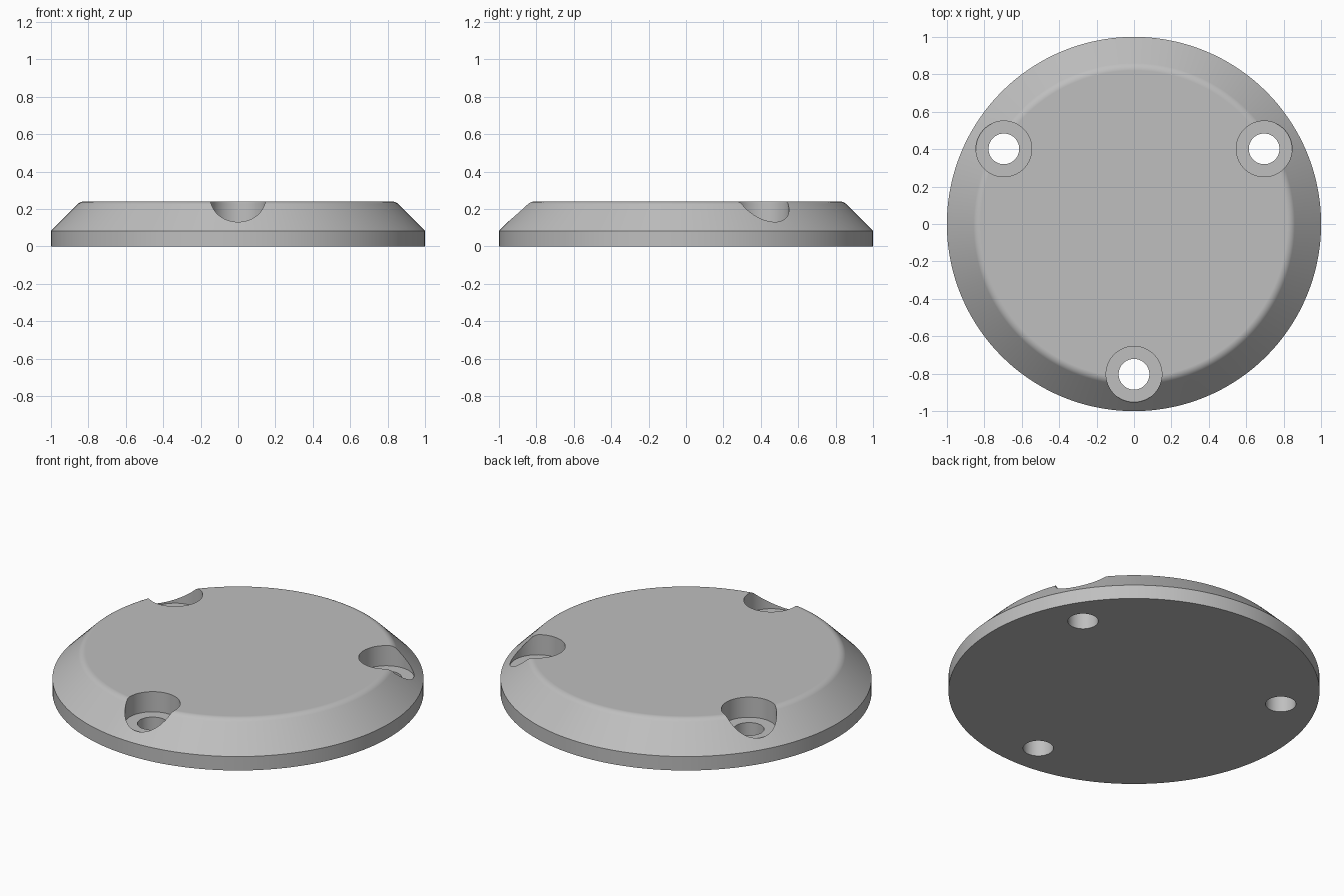
import bpy
import bmesh
from math import cos, sin, pi, radians

if "Cube" in bpy.data.objects:
    bpy.data.objects.remove(bpy.data.objects["Cube"])

grey = bpy.data.materials.new("plain grey")
grey.use_nodes = True
colour = (0.52, 0.52, 0.52, 1)
grey.diffuse_color = colour
grey.node_tree.nodes["Principled BSDF"].inputs["Base Color"].default_value = colour


def lathe(name, profile, segments, centre=(0, 0)):
    """Closed solid of revolution from (radius, height) points, bottom to top."""
    bm = bmesh.new()
    rings = []
    for r, z in profile:
        rings.append([bm.verts.new((centre[0] + r * cos(2 * pi * i / segments),
                                    centre[1] + r * sin(2 * pi * i / segments), z))
                      for i in range(segments)])
    for low, high in zip(rings, rings[1:]):
        for i in range(segments):
            j = (i + 1) % segments
            bm.faces.new((low[i], low[j], high[j], high[i]))
    bm.faces.new(rings[0][::-1])
    bm.faces.new(rings[-1])
    mesh = bpy.data.meshes.new(name)
    bm.to_mesh(mesh)
    bm.free()
    mesh.materials.append(grey)
    obj = bpy.data.objects.new(name, mesh)
    bpy.context.collection.objects.link(obj)
    return obj


# Disc: short vertical rim, sloping shoulder, rounded upper edge, flat top
TOP, RIM, FILLET = 0.24, 0.083, 0.055
flat_radius = 1 - (TOP - RIM) - FILLET * (2 ** 0.5 - 1)
profile = [(1, 0), (1, RIM)]
for step in range(7):
    a = radians(45 + 45 * step / 6)
    profile.append((flat_radius + FILLET * cos(a), TOP - FILLET + FILLET * sin(a)))
disc = lathe("disc", profile, 144)

# Three stepped screw holes: through hole with a wide counterbore
bore = [(0.082, -0.1), (0.082, 0.12), (0.149, 0.12), (0.149, 0.4)]
bpy.context.view_layer.objects.active = disc
for angle in (-90, 30, 150):
    a = radians(angle)
    cutter = lathe("hole_cutter", bore, 64, (0.803 * cos(a), 0.803 * sin(a)))
    cutter.hide_render = True
    cut = disc.modifiers.new("screw_hole", "BOOLEAN")
    cut.operation = "DIFFERENCE"
    cut.solver = "EXACT"
    cut.object = cutter
    bpy.ops.object.modifier_apply(modifier=cut.name)
    bpy.data.objects.remove(cutter)

# Smooth curved walls, crisp edges, flat top kept even
bpy.ops.object.select_all(action="DESELECT")
disc.select_set(True)
bpy.ops.object.shade_smooth_by_angle(angle=radians(25))
weighted = disc.modifiers.new("even_shading", "WEIGHTED_NORMAL")
weighted.keep_sharp = True
